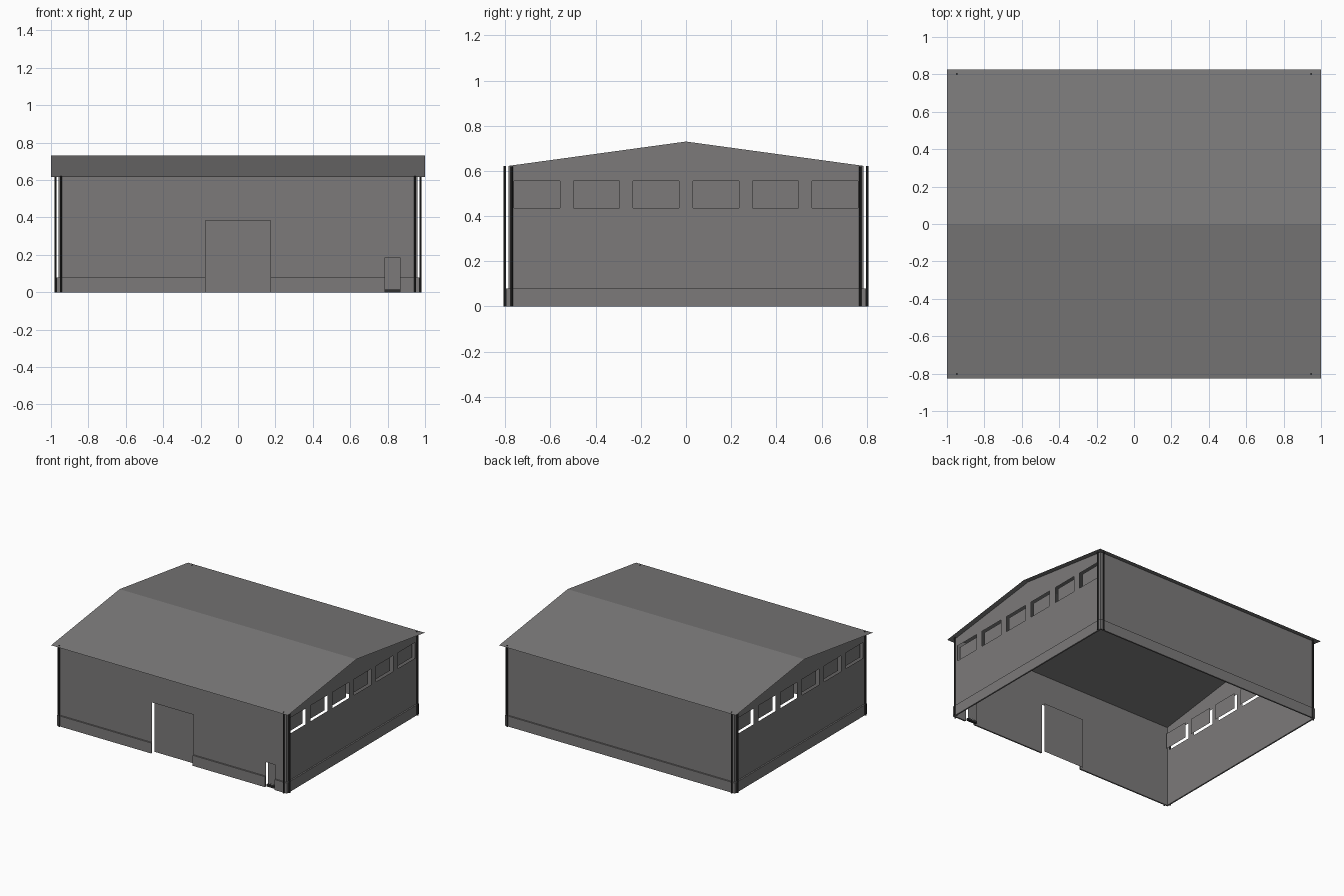
import bpy
import bmesh
from mathutils import Vector

cube = bpy.data.objects.get("Cube")
if cube:
    bpy.data.objects.remove(cube, do_unlink=True)

WALL_X, WALL_Y = 0.96, 0.785
RIDGE, SLOPE = 0.73, 0.137
PLINTH_H, PLINTH_T = 0.08, 0.011
RECESS = 0.025


def material(name, rgb):
    m = bpy.data.materials.new(name)
    m.use_nodes = True
    m.diffuse_color = (*rgb, 1)
    m.node_tree.nodes["Principled BSDF"].inputs["Base Color"].default_value = (*rgb, 1)
    return m


GREY = material("warm_grey", (0.2, 0.195, 0.195))
DARK = material("dark_grey", (0.03, 0.03, 0.03))


def roof_z(y):
    return RIDGE - SLOPE * abs(y)


def finish(name, bm, mat, outward=False):
    bmesh.ops.remove_doubles(bm, verts=bm.verts, dist=0.0001)
    bm.normal_update()
    if outward:  # open sheets face away from the building centre
        centre = Vector((0, 0, 0.3))
        for f in bm.faces:
            if f.normal.dot(f.calc_center_median() - centre) < 0:
                f.normal_flip()
    mesh = bpy.data.meshes.new(name)
    bm.to_mesh(mesh)
    bm.free()
    mesh.materials.append(mat)
    obj = bpy.data.objects.new(name, mesh)
    bpy.context.collection.objects.link(obj)
    return obj


def sheet(name, quads, mat=GREY):
    bm = bmesh.new()
    for q in quads:
        bm.faces.new([bm.verts.new(p) for p in q])
    return finish(name, bm, mat, outward=True)


def box(name, lo, hi, mat=GREY):
    bm = bmesh.new()
    bmesh.ops.create_cube(bm, size=1)
    for v in bm.verts:
        v.co = [lo[i] if v.co[i] < 0 else hi[i] for i in range(3)]
    return finish(name, bm, mat)


def pipe(name, x, y):
    bm = bmesh.new()
    top = roof_z(y) + 0.002 if abs(y) > WALL_Y else 0.62
    bmesh.ops.create_cone(bm, cap_ends=True, segments=10, radius1=0.006,
                          radius2=0.006, depth=top)
    bmesh.ops.translate(bm, verts=bm.verts, vec=(x, y, top / 2))
    return finish(name, bm, DARK)


def wall(name, place, half, holes, gable):
    """Wall sheet with openings; each hole is (u0, u1, z0, z1)."""
    us = sorted({-half, 0, half} | {u for h in holes for u in h[:2]})
    zs = sorted({0} | {z for h in holes for z in h[2:]}) + [None]
    quads = []
    for a, b in zip(us, us[1:]):
        for lo, hi in zip(zs, zs[1:]):
            mid_u = (a + b) / 2
            mid_z = lo + 0.001
            if any(h[0] < mid_u < h[1] and h[2] < mid_z < h[3] for h in holes):
                continue
            tops = [hi if hi is not None else roof_z(u if gable else WALL_Y) for u in (b, a)]
            quads.append([place(a, lo), place(b, lo), place(b, tops[0]), place(a, tops[1])])
    sheet(name, quads)


def rect(place, h):
    return [place(h[0], h[2]), place(h[1], h[2]), place(h[1], h[3]), place(h[0], h[3])]


# Front and back walls
main_door = (-0.175, 0.175, 0, 0.385)
side_door = (0.785, 0.865, 0, 0.187)
wall("front_wall", lambda u, z: (u, -WALL_Y, z), WALL_X, [main_door, side_door], False)
wall("back_wall", lambda u, z: (u, WALL_Y, z), WALL_X, [], False)


# Door leaves set behind the openings
def behind_front(u, z):
    return (u, -WALL_Y + RECESS, z)


sheet("main_door", [rect(behind_front, main_door)])
sheet("small_door", [rect(behind_front, (*side_door[:2], 0.016, side_door[3]))])
box("small_door_threshold", (side_door[0], -WALL_Y + 0.005, 0),
    (side_door[1], -WALL_Y + RECESS, 0.015), DARK)

# Gable walls with six recessed windows each
windows = []
for i in range(6):
    c = (i - 2.5) * 0.264
    windows.append((c - 0.102, c + 0.102, 0.435, 0.555))
for side, s in (("left", 1), ("right", -1)):
    wall(side + "_gable_wall", lambda u, z: (s * WALL_X, u, z), WALL_Y, windows, True)
    sheet(side + "_windows",
          [rect(lambda u, z: (s * (WALL_X - RECESS), u, z), h) for h in windows])

# Roof sheet with overhang
sheet("roof", [[(-1, s * 0.826, roof_z(0.826)), (1, s * 0.826, roof_z(0.826)),
                (1, 0, RIDGE), (-1, 0, RIDGE)] for s in (-1, 1)])

# Plinth strips, broken at the doors
px, py = WALL_X + PLINTH_T, WALL_Y + PLINTH_T
stops = [-px, main_door[0], main_door[1], side_door[0], side_door[1], px]
for n in range(0, len(stops), 2):
    box("front_plinth_%d" % (n // 2 + 1), (stops[n], -py, 0),
        (stops[n + 1], -WALL_Y, PLINTH_H))
box("back_plinth", (-px, WALL_Y, 0), (px, py, PLINTH_H))
box("left_plinth", (WALL_X, -WALL_Y, 0), (px, WALL_Y, PLINTH_H))
box("right_plinth", (-px, -WALL_Y, 0), (-WALL_X, WALL_Y, PLINTH_H))

# Two downpipes at every corner
for xn, sx in (("left", 1), ("right", -1)):
    for yn, sy in (("front", -1), ("back", 1)):
        pipe("%s_%s_long_wall_downpipe" % (yn, xn), sx * 0.947, sy * 0.802)
        pipe("%s_%s_gable_downpipe" % (yn, xn), sx * 0.976, sy * 0.772)
